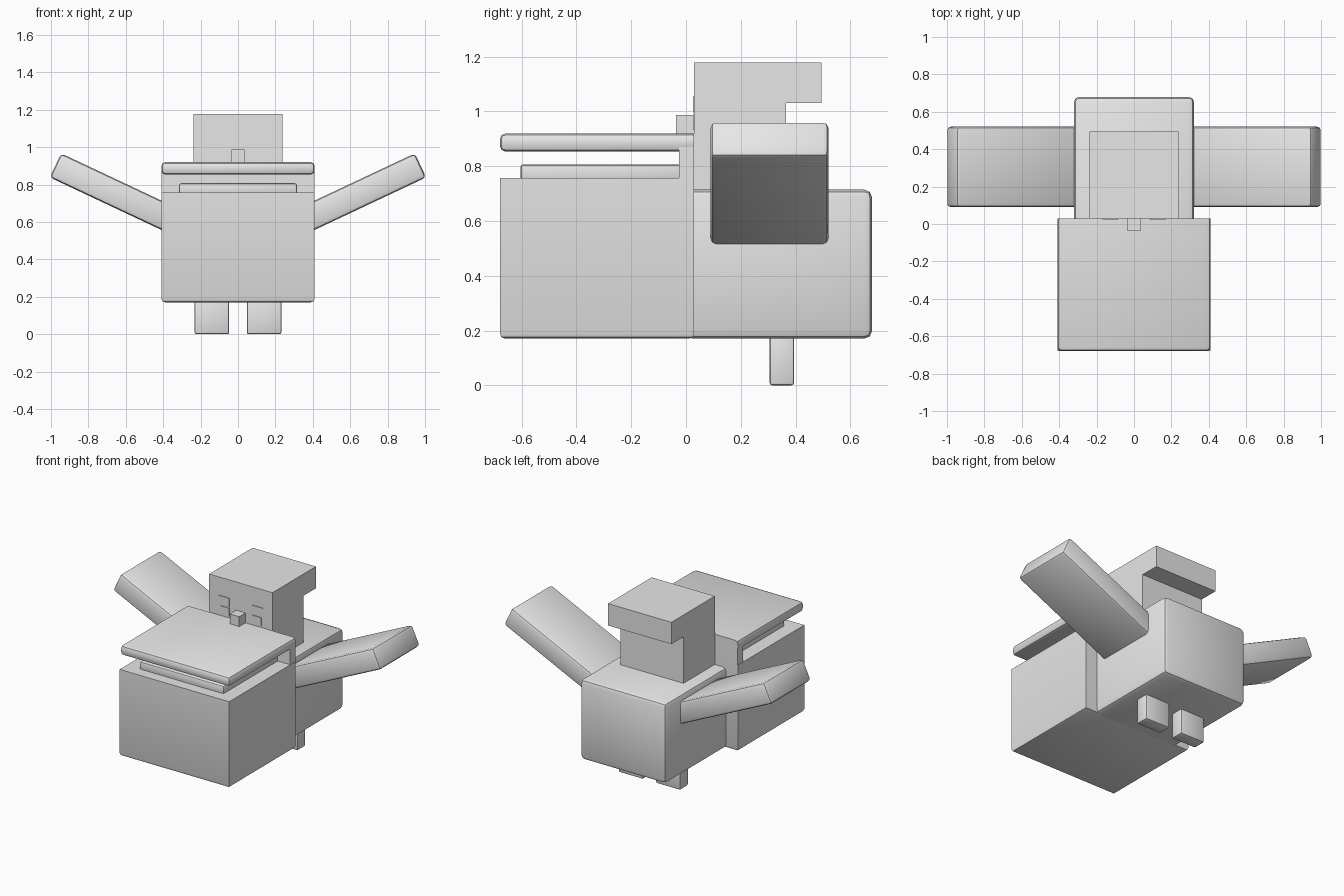
import bpy, bmesh, math
from mathutils import Matrix, Vector

if "Cube" in bpy.data.objects:
    bpy.data.objects.remove(bpy.data.objects["Cube"])

grey = bpy.data.materials.new("plain grey")
grey.diffuse_color = (0.8, 0.8, 0.8, 1)
grey.use_nodes = True
grey.node_tree.nodes["Principled BSDF"].inputs["Base Color"].default_value = grey.diffuse_color


def finish(name, bm):
    me = bpy.data.meshes.new(name)
    bmesh.ops.recalc_face_normals(bm, faces=bm.faces)
    bm.to_mesh(me)
    bm.free()
    me.materials.append(grey)
    ob = bpy.data.objects.new(name, me)
    bpy.context.collection.objects.link(ob)
    bpy.ops.object.select_all(action='DESELECT')
    ob.select_set(True)
    bpy.context.view_layer.objects.active = ob
    bpy.ops.object.shade_smooth_by_angle(angle=math.radians(35))
    return ob


def box(name, lo, hi, bevel=0, pick=lambda mid: True, matrix=None, segments=2):
    """Box between two corners; bevels the edges whose midpoint passes pick."""
    lo, hi = Vector(lo), Vector(hi)
    size, mid = hi - lo, (lo + hi) / 2
    bm = bmesh.new()
    bmesh.ops.create_cube(bm, size=1)
    bmesh.ops.transform(bm, verts=bm.verts,
                        matrix=Matrix.Translation(mid) @ Matrix.Diagonal((*size, 1)))
    if bevel:
        edges = [e for e in bm.edges if pick((e.verts[0].co + e.verts[1].co) / 2)]
        bmesh.ops.bevel(bm, geom=edges, offset=bevel, segments=segments,
                        profile=0.5, affect='EDGES')
    if matrix:
        bmesh.ops.transform(bm, verts=bm.verts, matrix=matrix)
    return finish(name, bm)


# Body, rounded everywhere except where it meets the bill
box("body", (-0.322, 0.02, 0.17), (0.322, 0.68, 0.715), 0.03, lambda m: m.y > 0.1)

# Bill: lower pouch, tongue, hinge wall and upper plate
box("bill_pouch", (-0.41, -0.68, 0.17), (0.41, 0.03, 0.757), 0.02, lambda m: m.z < 0.3)
box("tongue", (-0.315, -0.605, 0.74), (0.315, 0.0, 0.807), 0.012)
box("bill_hinge", (-0.408, -0.025, 0.75), (0.408, 0.03, 0.87))
box("upper_bill", (-0.41, -0.68, 0.853), (0.41, 0.03, 0.92), 0.022, lambda m: m.y < 0.0)

# Head with a tuft overhanging at the back, extruded from a side profile
profile = [(0.03, 0.70), (0.365, 0.70), (0.365, 1.03), (0.495, 1.03), (0.495, 1.178), (0.03, 1.178)]
bm = bmesh.new()
face = bm.faces.new([bm.verts.new((-0.237, y, z)) for y, z in profile])
ext = bmesh.ops.extrude_face_region(bm, geom=[face])
bmesh.ops.translate(bm, vec=(0.474, 0, 0),
                    verts=[v for v in ext["geom"] if isinstance(v, bmesh.types.BMVert)])
finish("head", bm)
box("bill_knob", (-0.035, -0.037, 0.915), (0.035, 0.035, 0.987))

# Mirrored parts
for side, s in (("right", 1), ("left", -1)):
    flip = Matrix.Diagonal((s, 1, 1, 1))
    # Eye plates
    box(f"{side}_eye_upper", (0.085, 0.025, 0.997), (0.168, 0.032, 1.055), matrix=flip)
    box(f"{side}_eye_lower", (0.085, 0.025, 0.933), (0.155, 0.032, 0.988), matrix=flip)
    # Legs
    box(f"{side}_leg", (0.047, 0.305, 0.0), (0.232, 0.395, 0.2), 0.01, matrix=flip)
    # Raised wings: bottom corner of the tip is the pivot
    place = flip @ Matrix.Translation((1.006, 0, 0.838)) @ Matrix.Rotation(math.radians(-25.2), 4, 'Y')
    box(f"{side}_wing", (-0.85, 0.09, 0), (0, 0.52, 0.142), 0.02, matrix=place)
